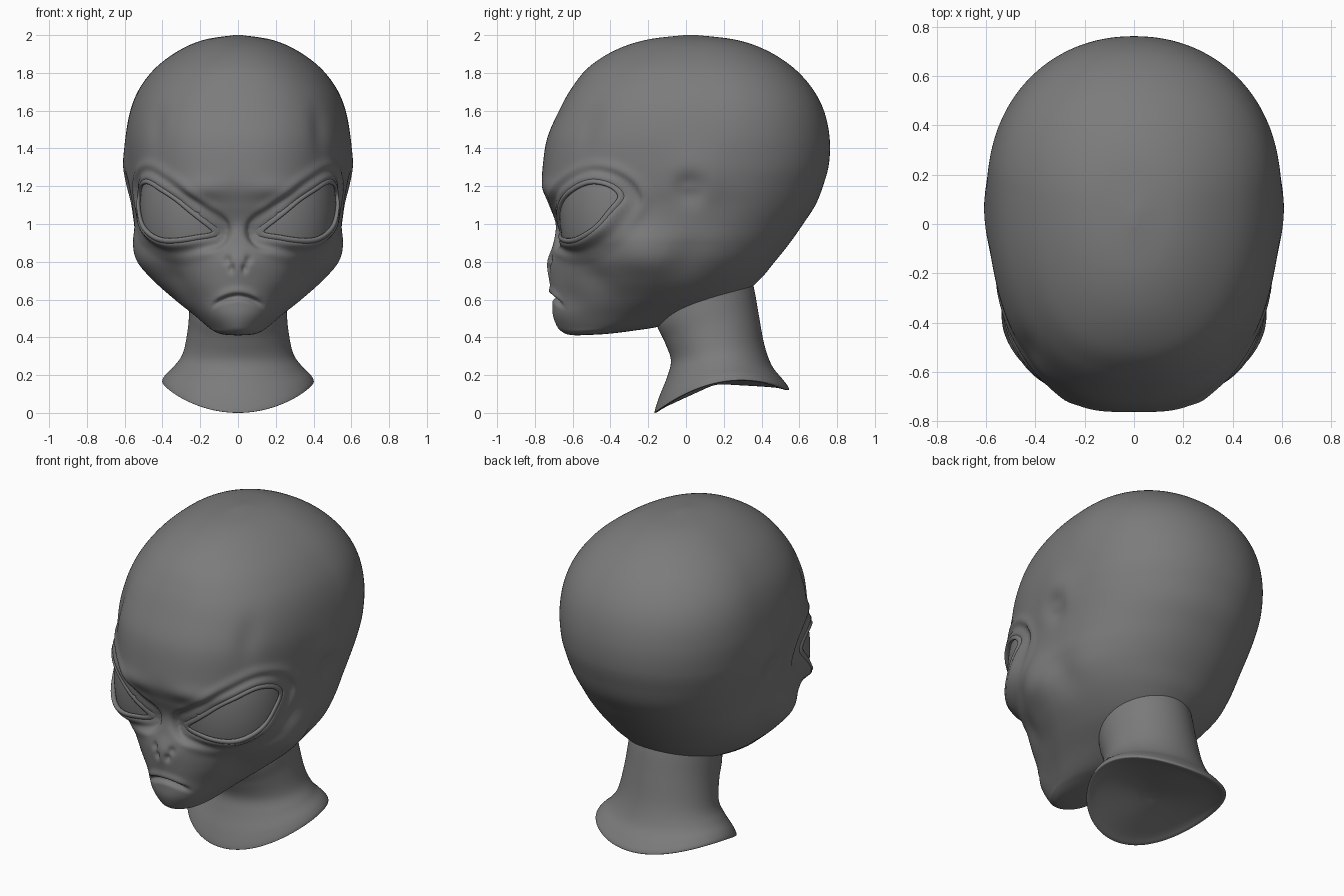
import bpy, bmesh, math
from mathutils import Vector, kdtree

cube = bpy.data.objects.get("Cube")
if cube:
    bpy.data.objects.remove(cube, do_unlink=True)

grey = bpy.data.materials.new("matte_grey")
grey.use_nodes = True
grey.diffuse_color = (0.2, 0.2, 0.2, 1)
grey.node_tree.nodes["Principled BSDF"].inputs["Base Color"].default_value = (0.2, 0.2, 0.2, 1)


def smooth(low, high, value):
    t = min(max((value - low) / (high - low), 0), 1)
    return t * t * (3 - 2 * t)


def spline(points, steps, closed=False):
    """Smooth curve through points of any dimension."""
    count, result = len(points), []
    pick = (lambda i: points[i % count]) if closed else (lambda i: points[min(max(i, 0), count - 1)])
    for i in range(count if closed else count - 1):
        a, b, c, d = (pick(i + k) for k in (-1, 0, 1, 2))
        for j in range(steps):
            t = j / steps
            result.append([q + 0.5 * t * (r - p + t * (2 * p - 5 * q + 4 * r - s + t * (3 * (q - r) + s - p)))
                           for p, q, r, s in zip(a, b, c, d)])
    if not closed:
        result.append(list(points[-1]))
    return result


def skin(name, rows, loop=False, cap=True, sculpt=None):
    """Join closed rows of points into one smooth surface."""
    bm = bmesh.new()
    rings = [[bm.verts.new(p) for p in row] for row in rows]
    n = len(rings[0])
    for i in range(len(rings) if loop else len(rings) - 1):
        a, b = rings[i], rings[(i + 1) % len(rings)]
        for j in range(n):
            k = (j + 1) % n
            bm.faces.new((a[j], a[k], b[k], b[j]))
    if cap:
        bm.faces.new(rings[0])
        bm.faces.new(rings[-1])
    bmesh.ops.recalc_face_normals(bm, faces=bm.faces)
    bm.normal_update()
    if sculpt:
        moved = [sculpt(v.co.copy(), v.normal.copy()) for v in bm.verts]
        for v, co in zip(bm.verts, moved):
            v.co = co
    for f in bm.faces:
        f.smooth = True
    mesh = bpy.data.meshes.new(name)
    bm.to_mesh(mesh)
    bm.free()
    mesh.materials.append(grey)
    obj = bpy.data.objects.new(name, mesh)
    bpy.context.collection.objects.link(obj)
    return obj


# Eye frame: s runs along the eye, h is height, depth points diagonally outward
EYE = Vector((0.27, -0.42, 1.07))
ALONG = Vector((1, 1, 0)).normalized()
OUT = Vector((1, -1, 0)).normalized()
almond = spline([(-.28, -.105), (-.155, .04), (-.03, .115), (.09, .155), (.19, .135), (.237, .075),
                 (.195, -.005), (.13, -.085), (.03, -.14), (-.07, -.16), (-.2, -.145)], 16, True)
tree = kdtree.KDTree(len(almond))
for index, (s, h) in enumerate(almond):
    tree.insert((s, h, 0), index)
tree.balance()


def eye_depth(s, h):
    return math.sqrt(max(0.1056 - s * s - 0.4 * h * h, 0.005)) - 0.095


def eye_point(s, h, offset, side):
    p = EYE + ALONG * s + OUT * (eye_depth(s, h) + offset)
    return Vector((p.x * side, p.y, p.z + h))


# Soft forms on the head: centre, radii, height along the surface
FORMS = [
    ((.53, -.27, .88), (.14, .15, .13), .035),     # cheek
    ((.35, -.5, .7), (.1, .12, .1), -.022),        # cheek hollow
    ((.11, -.66, .53), (.1, .12, .1), .018),       # muzzle side
    ((0, -.73, .79), (.07, .1, .08), .012),        # nose
    ((.055, -.7, .81), (.016, .1, .022), -.018),   # nostril, upper
    ((.034, -.7, .765), (.014, .1, .022), -.022),  # nostril, lower
    ((.6, .04, 1.24), (.1, .14, .15), .03),        # ear mound
    ((.6, .02, 1.19), (.12, .075, .08), -.045),    # ear hollow
    ((.6, .02, 1.19), (.12, .035, .035), .014),    # ear centre
    ((.43, -.52, 1.5), (.05, .1, .14), -.012),     # temple groove
    ((.2, -.72, 1.19), (.13, .1, .05), .015),      # brow
    ((.5, .0, .82), (.15, .1, .12), -.02),         # hollow behind the jaw
]


def sculpt_head(co, normal):
    side = -1 if co.x < 0 else 1
    p = Vector((abs(co.x), co.y, co.z))
    n = Vector((normal.x * side, normal.y, normal.z))
    lift = 0
    for centre, radii, height in FORMS:
        reach = sum(((a - b) / r) ** 2 for a, b, r in zip(p, centre, radii))
        if reach < 9:
            lift += height * math.exp(-reach)
    # Downturned mouth crease with a lip above it
    if p.y < -0.45 and p.x < 0.2:
        line = p.z - (0.615 - 2.8 * p.x ** 2)
        fade = 1 - smooth(0.08, 0.14, p.x)
        lift += fade * (0.012 * math.exp(-((line - 0.03) / 0.022) ** 2)
                        - 0.028 * math.exp(-(line / 0.014) ** 2))
    q = p + n * lift
    # Eye socket and lid folds
    local = p - EYE
    s, h, depth = local.dot(ALONG), local.z, local.dot(OUT)
    if p.y < -0.15 and depth > -0.15 and abs(h) < 0.4:
        near, _, gap = tree.find((s, h, 0))
        if math.hypot(s, h) < near.length:
            gap = -gap
        weight = 1 - smooth(0, 0.1, gap)
        fold = -0.05 * smooth(0, 0.025, -gap) + 0.02 * math.exp(-((gap - 0.03) / 0.022) ** 2)
        q += OUT * (weight * (eye_depth(s, h) + fold - depth))
        # Shallow groove, then an outer brow and bag around the lid
        q += n * (0.012 * math.exp(-((gap - 0.085) / 0.03) ** 2) * smooth(0.05, 0.2, p.x))
    if p.x < 1e-5:
        q.x = 0
    return Vector((max(q.x, 0) * side, q.y, q.z))


# Head: height, front edge, back edge, half width
head_profile = [
    (.412, -.59, -.54, .02), (.418, -.63, -.42, .085), (.435, -.66, -.28, .13), (.46, -.68, -.13, .165),
    (.52, -.7, .06, .235), (.6, -.705, .26, .335), (.7, -.72, .385, .445), (.8, -.722, .47, .52),
    (.9, -.7, .55, .545), (1, -.69, .62, .55), (1.1, -.725, .685, .56), (1.2, -.76, .725, .577),
    (1.32, -.757, .757, .59), (1.46, -.733, .76, .593), (1.6, -.672, .73, .57), (1.72, -.605, .667, .52),
    (1.83, -.515, .565, .433), (1.92, -.375, .425, .31), (1.975, -.21, .265, .18), (2, -.01, .06, .02)]
SEGMENTS = 240
head_rows = []
for z, front, back, half in spline(head_profile, 11):
    middle = front + (0.5 + 0.09 * smooth(0.8, 1.3, z)) * (back - front)
    power = 1.7 + 0.7 * smooth(0.75, 1.2, z) - 0.3 * smooth(1.6, 2, z)
    row = []
    for j in range(SEGMENTS):
        a = 2 * math.pi * j / SEGMENTS
        sx, cy = math.sin(a), math.cos(a)
        e = 2 / (power if cy > 0 else 2.1)
        x = math.copysign(half * abs(sx) ** e, sx) if abs(sx) > 1e-9 else 0
        y = middle - math.copysign(abs(cy) ** e, cy) * (middle - front if cy > 0 else back - middle)
        row.append((x, y, z))
    head_rows.append(row)
skin("head", head_rows, sculpt=sculpt_head)

# Neck: front y and z, back y and z, half width, rise at the sides
neck_profile = [
    (-.16, .6, .33, .76, .25, 0), (-.155, .47, .36, .66, .257, 0), (-.115, .38, .385, .52, .265, 0),
    (-.08, .28, .415, .36, .29, 0), (-.1, .19, .455, .25, .335, .03), (-.14, .09, .51, .18, .38, .07),
    (-.165, .012, .543, .135, .4, .1), (-.155, .003, .535, .12, .39, .1),
    (-.09, .04, .46, .135, .31, .08), (.15, .15, .22, .15, .03, 0)]
neck_rows = []
for fy, fz, by, bz, half, rise in spline(neck_profile, 6):
    row = []
    for j in range(96):
        a = 2 * math.pi * j / 96
        t = (1 - math.cos(a)) / 2
        row.append((half * math.sin(a), fy + (by - fy) * t, fz + (bz - fz) * t + rise * math.sin(a) ** 2))
    neck_rows.append(row)
skin("neck", neck_rows)

# Eyes and their lid rims
for side, label in ((1, "left"), (-1, "right")):
    patch = [[eye_point(s * k / 16, h * k / 16, -0.012, side) for s, h in almond] for k in range(16, 0, -1)]
    eye = skin(label + "_eye", patch, cap=False)
    bm = bmesh.new()
    bm.from_mesh(eye.data)
    bmesh.ops.holes_fill(bm, edges=[e for e in bm.edges if e.is_boundary and
                                    all((v.co - eye_point(0, 0, -0.012, side)).length < 0.04 for v in e.verts)])
    bmesh.ops.recalc_face_normals(bm, faces=bm.faces)
    if sum(f.normal.y for f in bm.faces) > 0:
        bmesh.ops.reverse_faces(bm, faces=bm.faces)
    for f in bm.faces:
        f.smooth = True
    bm.to_mesh(eye.data)
    bm.free()
    rim = []
    for i, (s, h) in enumerate(almond):
        ahead, behind = almond[(i + 1) % len(almond)], almond[i - 1]
        tangent = Vector((ahead[0] - behind[0], ahead[1] - behind[1])).normalized()
        ring = []
        for k in range(10):
            a = 2 * math.pi * k / 10
            across = 0.015 * math.cos(a)
            ring.append(eye_point(s - tangent.y * across, h + tangent.x * across, 0.015 * math.sin(a), side))
        rim.append(ring)
    skin(label + "_eyelid", rim, loop=True, cap=False)
